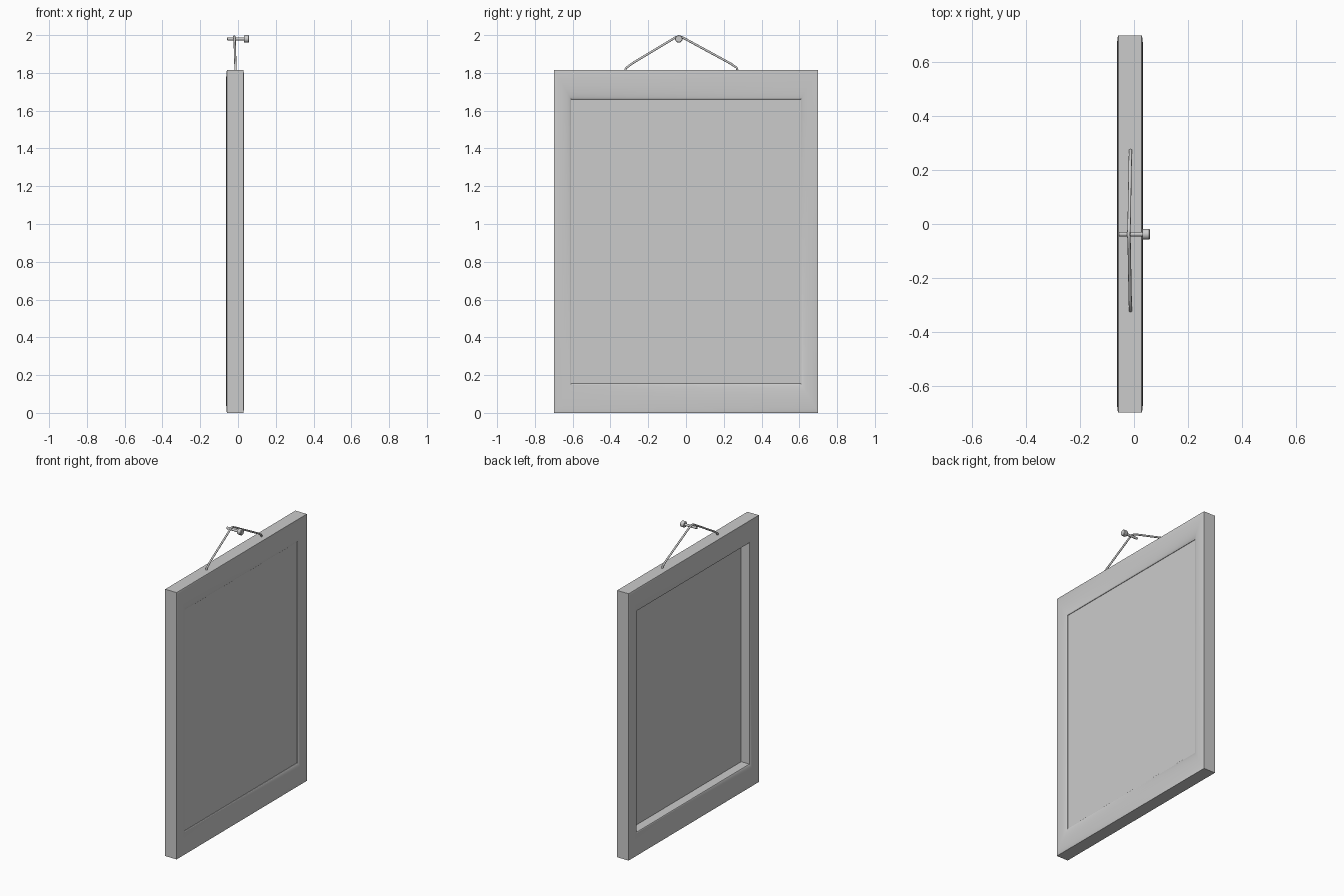
import bpy, bmesh, math

if "Cube" in bpy.data.objects:
    bpy.data.objects.remove(bpy.data.objects["Cube"])

XB, XF = -0.063, 0.033          # back and front of the moulding
W, H = 0.70, 1.815              # half width and height of the frame
BAR_Y, BAR_Z = 0.092, 0.155     # side bar and top/bottom bar widths


def mesh_object(name, bm, angle=35):
    bmesh.ops.recalc_face_normals(bm, faces=bm.faces)
    me = bpy.data.meshes.new(name)
    bm.to_mesh(me)
    bm.free()
    ob = bpy.data.objects.new(name, me)
    bpy.context.collection.objects.link(ob)
    bpy.ops.object.select_all(action='DESELECT')
    ob.select_set(True)
    bpy.context.view_layer.objects.active = ob
    bpy.ops.object.shade_smooth_by_angle(angle=math.radians(angle))
    return ob


def drop(t):
    """Depth of the rounded face below its crown, from outer (0) to inner (1) edge."""
    u = (t - 0.45) / 0.45 if t < 0.45 else (t - 0.45) / 0.55
    depth = 0.005 if t < 0.45 else 0.012
    return depth * (1 - math.sqrt(max(0, 1 - 0.98 * u * u))) / (1 - math.sqrt(0.02))


# moulding: closed profile swept round four mitred corners
N = 14
ts = [0.5 - 0.5 * math.cos(math.pi * i / N) for i in range(N + 1)]
profile = [(t, XF - drop(t)) for t in ts] + [(t, XB + drop(t)) for t in reversed(ts)]
bm = bmesh.new()
rings = []
for sy, top in ((-1, 0), (1, 0), (1, 1), (-1, 1)):
    rings.append([bm.verts.new((x, sy * (W - BAR_Y * t),
                                H - BAR_Z * t if top else BAR_Z * t))
                  for t, x in profile])
for a, b in zip(rings, rings[1:] + rings[:1]):
    for i in range(len(profile)):
        j = (i + 1) % len(profile)
        bm.faces.new((a[i], a[j], b[j], b[i]))
mesh_object("frame_moulding", bm)

# picture panel, set close behind the front edge
bm = bmesh.new()
bmesh.ops.create_cube(bm, size=1)
for v in bm.verts:
    v.co = (0.014 + v.co.x * 0.008, v.co.y * 1.23, H / 2 + v.co.z * 1.52)
mesh_object("picture_panel", bm)

# nail: lathe of a stepped profile about the x axis
NY, NZ, SEG = -0.038, 1.98, 20
steps = [(-0.057, 0.006), (-0.055, 0.008), (0.032, 0.008), (0.032, 0.018),
         (0.035, 0.02), (0.056, 0.02), (0.059, 0.017)]
bm = bmesh.new()
loops = [[bm.verts.new((x, NY + r * math.cos(2 * math.pi * k / SEG),
                        NZ + r * math.sin(2 * math.pi * k / SEG))) for k in range(SEG)]
         for x, r in steps]
for a, b in zip(loops, loops[1:]):
    for k in range(SEG):
        m = (k + 1) % SEG
        bm.faces.new((a[k], a[m], b[m], b[k]))
bm.faces.new(loops[0])
bm.faces.new(loops[-1])
mesh_object("nail", bm)

# hanging cord draped over the nail
path = [(-0.013, -0.325, 1.805), (-0.013, -0.318, 1.825), (-0.014, -0.285, 1.85),
        (-0.018, -0.072, 1.978), (-0.019, -0.053, 1.989), (-0.02, NY, 1.993),
        (-0.019, -0.022, 1.989), (-0.018, 0.0, 1.978),
        (-0.014, 0.235, 1.85), (-0.013, 0.268, 1.828), (-0.013, 0.275, 1.805)]
cu = bpy.data.curves.new("hanging_cord", 'CURVE')
cu.dimensions = '3D'
cu.bevel_depth = 0.006
cu.bevel_resolution = 3
cu.use_fill_caps = True
sp = cu.splines.new('POLY')
sp.points.add(len(path) - 1)
for p, co in zip(sp.points, path):
    p.co = (*co, 1)
sp.use_smooth = True
bpy.context.collection.objects.link(bpy.data.objects.new("hanging_cord", cu))
